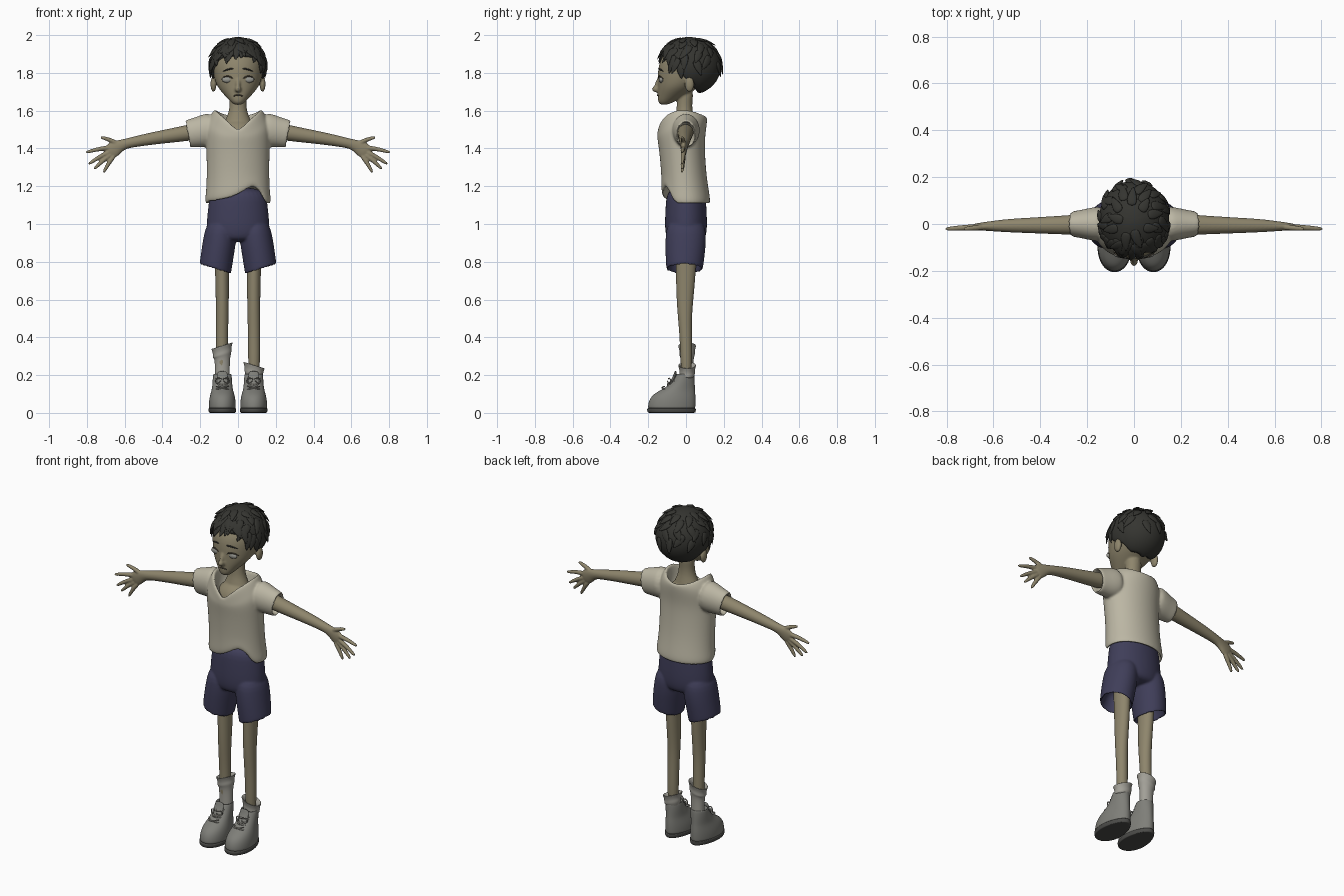
import bpy, bmesh, random
from math import sin, cos, pi, acos, tau
from mathutils import Vector as V

random.seed(4)
COL = dict(skin=(.27, .235, .15), shirt=(.5, .47, .37), shorts=(.05, .048, .1), hair=(.035, .035, .03),
           shoe=(.21, .21, .19), sole=(.07, .07, .065), sock=(.36, .35, .31), eye=(.3, .3, .27), line=(.08, .065, .045))
MATS = {}
for k, c in COL.items():
    MATS[k] = bpy.data.materials.new(k)
    MATS[k].diffuse_color = (*c, 1)


def ring(z, cx, hw, yf, yb, n=32, f=None):
    """Level ellipse between yf and yb; f(cos, sin) adds to z."""
    cy, ry = (yf + yb) / 2, (yb - yf) / 2
    out = []
    for i in range(n):
        c, s = cos(tau * i / n), sin(tau * i / n)
        out.append(V((cx + hw * c, cy + ry * s, z + (f(c, s) if f else 0))))
    return out


def tube(pts, radii, side=(0, 1, 0), axis=None, n=16):
    """Elliptical rings along a path; radii are r or (r along side, r across)."""
    pts = [V(p) for p in pts]
    out = []
    for i, p in enumerate(pts):
        t = V(axis) if axis else pts[min(i + 1, len(pts) - 1)] - pts[max(i - 1, 0)]
        t = t.normalized()
        u = V(side) - t * t.dot(V(side))
        u.normalize()
        w = t.cross(u)
        ru, rv = radii[i] if isinstance(radii[i], tuple) else (radii[i],) * 2
        out.append([p + u * ru * cos(tau * k / n) + w * rv * sin(tau * k / n) for k in range(n)])
    return out


def blob(c, r, n=20, m=10):
    """Ellipsoid as rings."""
    return [[V((c[0] + r[0] * sin(a) * cos(tau * k / n), c[1] + r[1] * sin(a) * sin(tau * k / n), c[2] - r[2] * cos(a)))
             for k in range(n)] for a in [pi * (j + .3) / (m + .6) for j in range(m + 1)]]


def build(name, parts, mat, sub=2, voxel=0, smooth=0, mirror=False):
    """Skin every ring list into one object; optionally fuse with a voxel remesh."""
    bm = bmesh.new()
    for rings in parts:
        vs = [[bm.verts.new(p) for p in r] for r in rings]
        for a, b in zip(vs, vs[1:]):
            for i in range(len(a)):
                j = (i + 1) % len(a)
                bm.faces.new((a[i], a[j], b[j], b[i]))
        bm.faces.new(vs[0][::-1])
        bm.faces.new(vs[-1])
    bmesh.ops.recalc_face_normals(bm, faces=bm.faces)
    for f in bm.faces:
        f.smooth = True
    me = bpy.data.meshes.new(name)
    bm.to_mesh(me)
    bm.free()
    me.materials.append(MATS[mat])
    ob = bpy.data.objects.new(name, me)
    bpy.context.collection.objects.link(ob)
    if sub:
        s = ob.modifiers.new("sub", "SUBSURF")
        s.levels = s.render_levels = sub
    if voxel:
        r = ob.modifiers.new("fuse", "REMESH")
        r.mode, r.voxel_size, r.use_smooth_shade = 'VOXEL', voxel, True
        s = ob.modifiers.new("smooth", "SMOOTH")
        s.factor, s.iterations = .5, smooth
    if mirror:
        ob.modifiers.new("mirror", "MIRROR")
    return ob


def lerp(x, table):
    for (a, p), (b, q) in zip(table, table[1:]):
        if x <= b:
            return p + (q - p) * max(0, (x - a) / (b - a))
    return table[-1][1]


# head, nose, ears, neck and upper chest
skull = [(1.63, .02, -.135, -.1), (1.648, .04, -.15, -.06), (1.68, .07, -.15, 0), (1.72, .106, -.15, .06),
         (1.76, .123, -.15, .11), (1.80, .132, -.15, .14), (1.86, .139, -.142, .155), (1.92, .115, -.105, .14),
         (1.955, .07, -.06, .1), (1.97, .03, -.02, .06)]
head = [[p for p in ring(z, 0, w, f, b)] for z, w, f, b in skull]
build("head", [head, blob((0, -.158, 1.714), (.017, .023, .017)),
               tube([(0, -.135, 1.785), (0, -.15, 1.75), (0, -.162, 1.715)], [.01, .012, .013]),
               blob((.13, .018, 1.74), (.016, .026, .042)), blob((-.13, .018, 1.74), (.016, .026, .042)),
               tube([(0, -.01, 1.46), (0, -.01, 1.54), (0, -.008, 1.59), (0, -.008, 1.65), (0, 0, 1.72)],
                    [(.07, .1), (.06, .075), (.043, .048), (.041, .044), (.045, .05)]),
               blob((0, -.015, 1.46), (.115, .1, .1))], "skin", 2, .006, 4)

# face details
build("eyes", [blob((.055, -.131, 1.764), (.031, .013, .017))], "eye", 1, mirror=True)
build("eyelids", [tube([(.022, -.142, 1.764), (.035, -.146, 1.779), (.055, -.142, 1.784), (.075, -.132, 1.779),
                        (.089, -.117, 1.765)], [.002, .004, .004, .004, .002], n=8)], "line", 1, mirror=True)
build("eyebrows", [tube([(.022, -.147, 1.822), (.05, -.141, 1.822), (.088, -.117, 1.805)], [.003, .006, .002], n=8)],
      "hair", 1, mirror=True)
build("mouth", [tube([(-.03, -.14, 1.675), (-.012, -.15, 1.682), (.012, -.15, 1.682), (.03, -.14, 1.675)],
                     [.002, .005, .005, .002], (0, 0, 1), n=8)], "line", 1)


# hair cap with a hairline, covered in flat locks
def on_head(a, phi, s=1.0):
    return V((.152 * s * sin(a) * sin(phi), .02 - .168 * s * cos(a) * sin(phi), 1.836 + .155 * s * cos(phi)))


HAIRLINE = [(0, 1.895), (.7, 1.885), (1.15, 1.81), (1.5, 1.75), (1.75, 1.75), (1.95, 1.70), (pi, 1.686)]


def edge_phi(a):
    a = (a + pi) % tau - pi
    return acos(max(-.98, (lerp(abs(a), HAIRLINE) - 1.836) / .155))


N = 48
az = [tau * i / N for i in range(N)]
cap = [[on_head(a, edge_phi(a) * (.05 + .95 * j / 9)) for a in az] for j in range(10)]
cap.append([on_head(a, edge_phi(a), .88) for a in az])


def lock(a, phi, length, swirl, width, lift):
    pts = [on_head(a + swirl * t, phi + length * t, 1 + lift * t * t - .02 * (1 - t)) for t in (0, .35, .7, 1)]
    r = [(.35 * width * k, width * k) for k in (.7, 1, .65, .08)]
    return tube(pts, r, on_head(a, phi) - V((0, .02, 1.836)), n=8)


locks = []
for i in range(11):  # fringe
    a = -1.25 + 2.5 * i / 10
    e = edge_phi(a)
    locks.append(lock(a, e - .42, .5 + random.uniform(0, .22), random.uniform(-.2, .2), .027, .06))
for i in range(46):  # crown, sides and back
    a, phi = i * 2.4, .25 + 1.25 * (i / 46)
    locks.append(lock(a, min(phi, edge_phi(a) - .5), random.uniform(.4, .6), random.uniform(-.4, .4),
                      .026, random.uniform(.03, .09)))
build("hair", [cap] + locks, "hair", 1)

# shirt: torso with V neckline and uneven hem, plus hollow sleeves
HEM = [(-1, 1.11), (-.3, 1.13), (0, 1.15), (.3, 1.18), (.52, 1.198), (.7, 1.165), (.88, 1.105), (1, 1.1)]


def torso(z, rx, yf, yb, drop=0, hem=0):
    return ring(z, 0, rx, yf, yb, 40, lambda c, s: -drop * max(0, -s) ** 2
                + hem * (lerp(c, HEM) - 1.1) * min(1, max(0, -s * 2.5)))


def neckline(rx, yf, yb, dz=0):
    return ring(1.607 + dz, 0, rx, yf, yb, 40,
                lambda c, s: -.108 * (1 - abs(c)) if s < 0 else -.035 * s * s)


shirt = [torso(1.21, .14, -.10, .10), torso(1.12, .157, -.112, .113, hem=1), torso(1.098, .165, -.12, .122, hem=1),
         torso(1.12, .176, -.13, .13, hem=1), torso(1.17, .169, -.13, .122, hem=.75), torso(1.26, .165, -.131, .108, hem=.2),
         torso(1.38, .167, -.141, .1), torso(1.45, .17, -.15, .1, .01), torso(1.51, .172, -.152, .108, .05),
         torso(1.555, .156, -.152, .113, .085), neckline(.128, -.15, .108), neckline(.114, -.137, .095),
         neckline(.108, -.125, .085, -.04), torso(1.47, .09, -.1, .07)]
sleeves = [tube([(k * x, 0, z) for x, z in ((.115, 1.505), (.17, 1.493), (.225, 1.484), (.271, 1.476), (.272, 1.476), (.2, 1.488))],
                [(.075, .09), (.074, .09), (.06, .078), (.054, .074), (.044, .062), (.04, .055)],
                axis=(k * .98, 0, -.18), n=24) for k in (1, -1)]
build("shirt", [shirt] + sleeves, "shirt", 2, .0065, 5)

# shorts: waist and two hollow legs with slanted hems
parts = [[ring(z, 0, w, -d, d) for z, w, d in ((1.2, .145, .1), (1.1, .157, .108), (1.0, .168, .113), (.93, .165, .108), (.905, .12, .08))]]
for k in (1, -1):
    parts.append([ring(z, k * cx, w, f, b, 32, lambda c, s, t=t: k * t * c) for z, cx, w, f, b, t in (
        (1.03, .085, .078, -.1, .1, 0), (.92, .096, .089, -.11, .108, 0), (.84, .109, .086, -.109, .1, .012),
        (.765, .12, .084, -.105, .09, .025), (.757, .12, .081, -.102, .087, .025),
        (.768, .12, .07, -.09, .076, .025), (.88, .1, .06, -.08, .07, 0))])
build("shorts", parts, "shorts", 2, .0065, 4)

# arm, palm and fingers fused, mirrored
arm = tube([(.2, 0, 1.492), (.27, -.004, 1.482), (.36, -.005, 1.467), (.44, -.006, 1.455), (.54, -.007, 1.437), (.6, -.009, 1.424),
            (.635, -.01, 1.41), (.665, -.012, 1.39), (.69, -.013, 1.377)],
           [.045, .043, .038, .034, .029, (.023, .026), (.019, .036), (.016, .045), (.011, .035)])
fingers = []
for (x0, z0), (x1, z1) in (((.628, 1.42), (.728, 1.459)), ((.665, 1.405), (.806, 1.378)), ((.665, 1.388), (.792, 1.316)),
                           ((.662, 1.375), (.762, 1.29)), ((.652, 1.368), (.712, 1.272))):
    fingers.append(tube([(x0 + (x1 - x0) * t, -.012 - .009 * t, z0 + (z1 - z0) * t + .006 * sin(pi * t)) for t in (0, .4, .75, .95, 1)],
                        [.014, .0125, .0105, .008, .004], n=12))
build("arms", [arm] + fingers, "skin", 2, .0045, 3, mirror=True)

# legs
build("legs", [tube([(.088, 0, .95), (.084, 0, .76), (.083, -.006, .6), (.084, -.006, .5), (.085, 0, .38), (.085, .003, .15)],
                    [(.058, .042), (.055, .038), (.045, .035), (.037, .034), (.032, .032), (.03, .032)])], "skin", mirror=True)

# socks: one pulled up, one slouched, each with a flared tilted cuff
for name, k, top in (("right_sock", -1, .355), ("left_sock", 1, .252)):
    prof = [(.12, .036), (.17, .039), (top - .065, .038), (top - .05, .05), (top - .03, .047), (top - .008, .053), (top, .057),
            (top + .003, .051), (top - .02, .036), (top - .04, .03)]
    build(name, [[ring(z, k * (.083 + .1 * max(0, r - .04)), r * 1.02, .006 - r * .85, .006 + r * .85, 24,
                       lambda c, s, z=z: -k * .017 * c if z > top - .06 else 0) for z, r in prof]], "sock")


# shoes: uppers wide at the toe, dark soles, tongue and laces
def foot(z, w, f, b):
    pts = ring(z, .083, w, f, b)
    for p in pts:
        p.x = .083 + (p.x - .083) * (1 - .14 * (p.y - (f + b) / 2) / ((b - f) / 2))
    return pts


build("shoes", [[foot(*r) for r in ((.015, .068, -.198, .047), (.03, .071, -.203, .05), (.065, .07, -.197, .051), (.095, .064, -.178, .05),
                                    (.118, .057, -.14, .048), (.14, .053, -.1, .047), (.17, .051, -.07, .046),
                                    (.2, .049, -.053, .044), (.208, .046, -.048, .041), (.2, .039, -.04, .034), (.16, .03, -.03, .03))]],
      "shoe", mirror=True)
build("soles", [[foot(*r) for r in ((0, .066, -.195, .045), (.001, .07, -.203, .05), (.013, .073, -.207, .053),
                                    (.024, .073, -.206, .053), (.027, .068, -.2, .048))]], "sole", mirror=True)
build("shoe_tongues", [tube([(.083, -.1, .135), (.083, -.072, .165), (.083, -.055, .205), (.083, -.056, .222)],
                            [(.01, .026), (.01, .03), (.009, .03), (.005, .022)])], "shoe", mirror=True)
laces = []
for y, z in ((-.125, .13), (-.095, .148), (-.074, .172)):
    for d in (.009, -.009):
        laces.append(tube([(.083 + .036 * t, y - .004 + .02 * t * t, z + d * t + .003) for t in (-1, -.5, 0, .5, 1)], [.004] * 5, (0, 0, 1), n=8))
for k in (1, -1):  # bow loops
    laces.append(tube([(.083 + k * x, y, z) for x, y, z in ((0, -.095, .178), (.025, -.09, .188), (.042, -.075, .17), (.03, -.09, .15),
                                                          (.004, -.1, .172))], [.004] * 5, (0, 1, .3), n=8))
build("shoe_laces", laces, "sock", 1, mirror=True)
